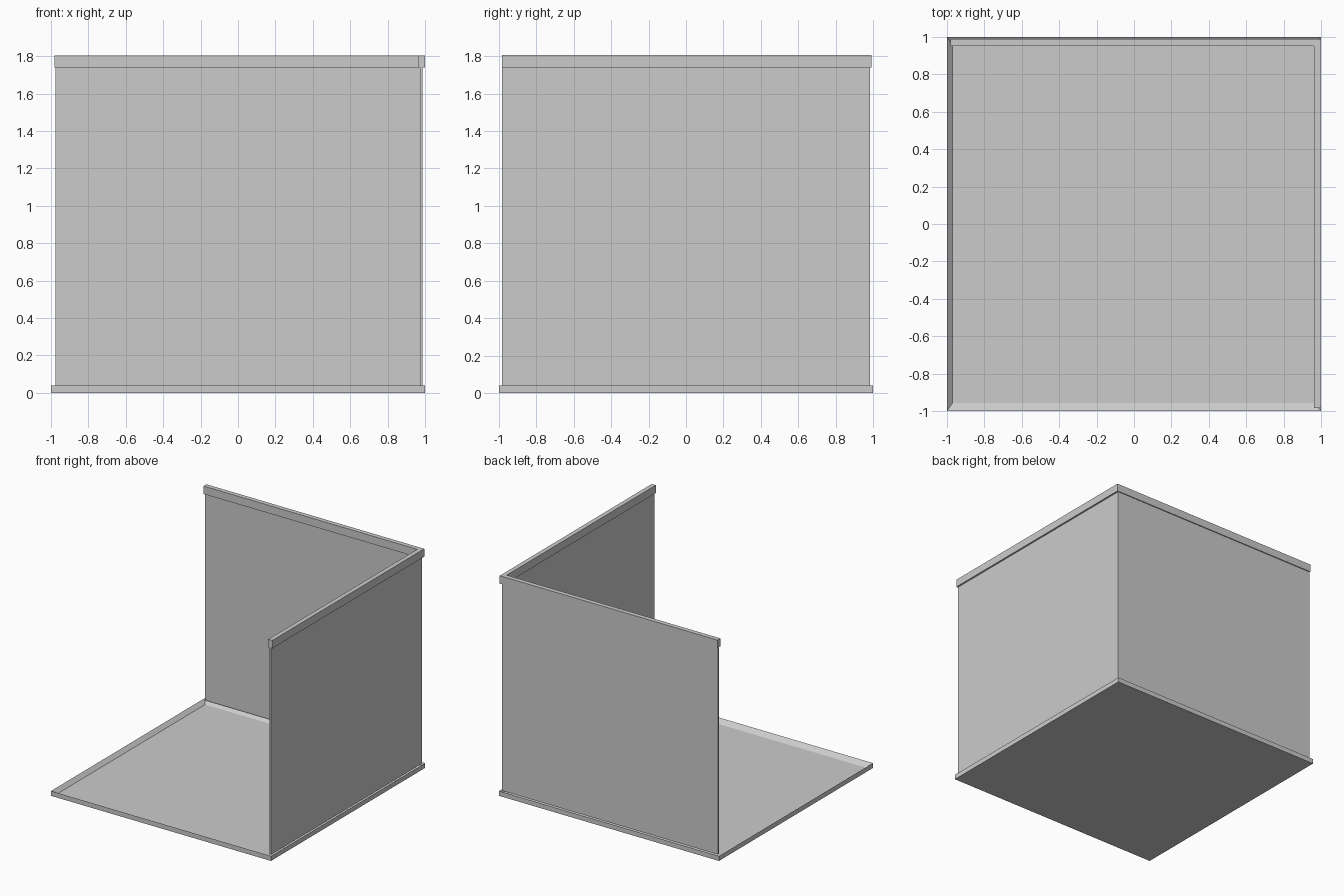
import bpy, bmesh

if "Cube" in bpy.data.objects:
    bpy.data.objects.remove(bpy.data.objects["Cube"])


def prism(name, pts, z0, z1):
    """Extrude a flat outline from z0 to z1."""
    bm = bmesh.new()
    face = bm.faces.new([bm.verts.new((x, y, z0)) for x, y in pts])
    ext = bmesh.ops.extrude_face_region(bm, geom=[face])
    verts = [v for v in ext["geom"] if isinstance(v, bmesh.types.BMVert)]
    bmesh.ops.translate(bm, verts=verts, vec=(0, 0, z1 - z0))
    bmesh.ops.recalc_face_normals(bm, faces=bm.faces)
    mesh = bpy.data.meshes.new(name)
    bm.to_mesh(mesh)
    bm.free()
    ob = bpy.data.objects.new(name, mesh)
    bpy.context.collection.objects.link(ob)
    return ob


def box(name, x0, x1, y0, y1, z0, z1):
    return prism(name, [(x0, y0), (x1, y0), (x1, y1), (x0, y1)], z0, z1)


RIM, TOP, CAP = 0.04, 1.805, 1.74

# shallow floor tray: inset the top face and push it down
tray = box("floor_tray", -1, 1, -1, 1, 0, RIM)
bm = bmesh.new()
bm.from_mesh(tray.data)
top = next(f for f in bm.faces if f.normal.z > 0.9)
bmesh.ops.inset_individual(bm, faces=[top], thickness=0.038)
inner = {-1: (-0.97, -0.957), 1: (0.963, 0.957)}
for v in top.verts:
    v.co = (inner[1 if v.co.x > 0 else -1][0],
            inner[1 if v.co.y > 0 else -1][1], 0.01)
bm.to_mesh(tray.data)
bm.free()

# thin panels standing on the rim
box("back_wall", -0.977, 0.973, 0.967, 0.982, RIM, CAP)
box("right_wall", 0.973, 0.986, -0.982, 0.982, RIM, CAP)

# rails along the wall tops
box("back_rail", -0.98, 0.963, 0.952, 0.99, CAP, TOP)
box("right_rail", 0.963, 1.0, -0.983, 0.99, CAP, TOP)
